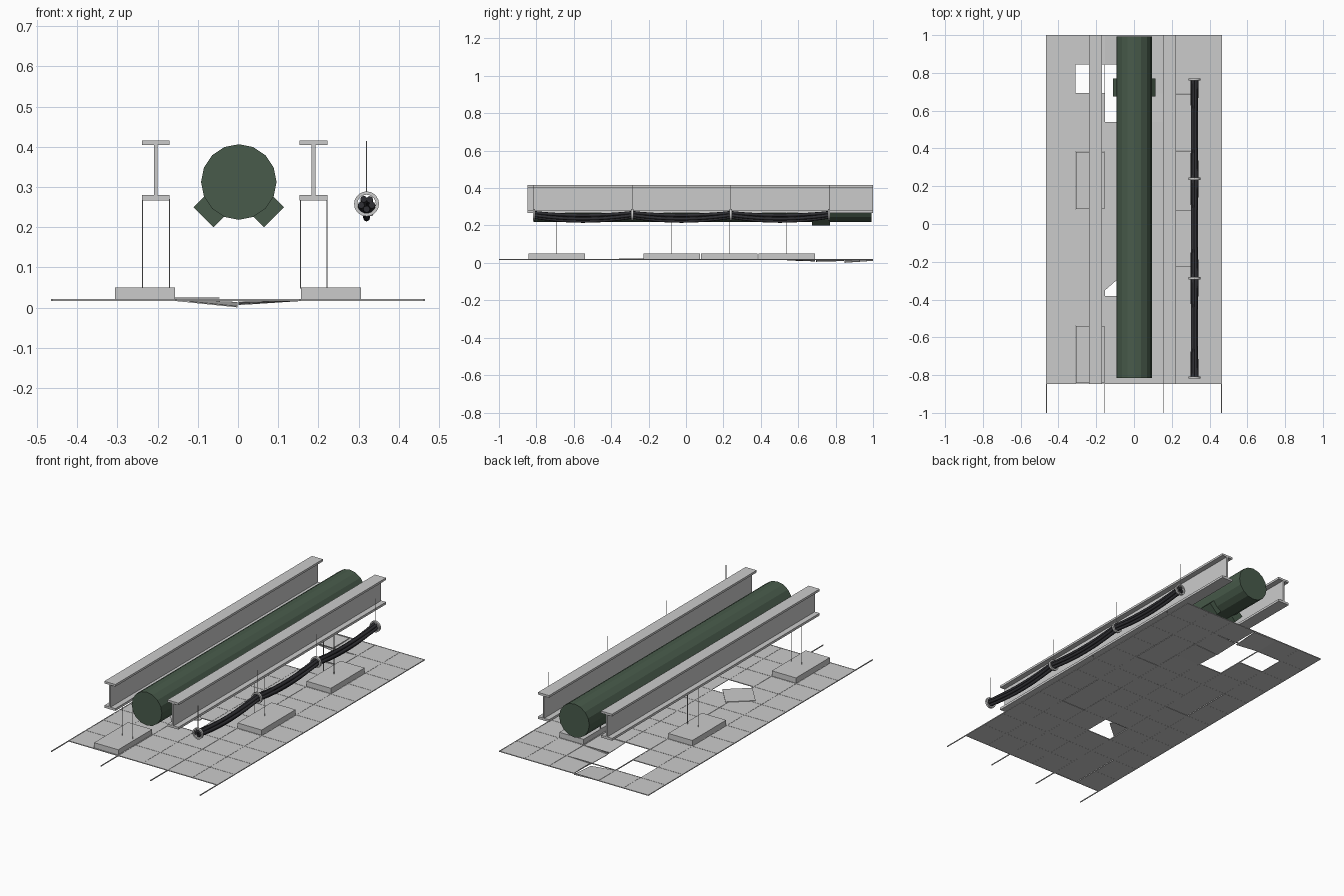
import bpy, bmesh, math
from mathutils import Matrix, Vector

if "Cube" in bpy.data.objects:
    bpy.data.objects.remove(bpy.data.objects["Cube"])

C = 0.1543           # ceiling cell size
X0, Y0 = -3 * C, 1 - 12 * 0.1538
CY = 0.1538
Z = 0.0185           # ceiling level


def material(name, rgb):
    m = bpy.data.materials.new(name)
    m.diffuse_color = (*rgb, 1)
    m.use_nodes = True
    m.node_tree.nodes["Principled BSDF"].inputs["Base Color"].default_value = m.diffuse_color
    return m


def finish(bm, name, mat=None, smooth=False):
    bmesh.ops.recalc_face_normals(bm, faces=bm.faces)
    me = bpy.data.meshes.new(name)
    bm.to_mesh(me)
    bm.free()
    ob = bpy.data.objects.new(name, me)
    bpy.context.collection.objects.link(ob)
    if mat:
        me.materials.append(mat)
    if smooth:
        for p in me.polygons:
            p.use_smooth = True
    return ob


def add_box(bm, lo, hi, rot=None):
    lo, hi = Vector(lo), Vector(hi)
    m = Matrix.Translation((lo + hi) / 2)
    if rot:
        m = m @ Matrix.Rotation(*rot)
    return bmesh.ops.create_cube(bm, size=1, matrix=m @ Matrix.Diagonal((*(hi - lo), 1)))["verts"]


def add_rod(bm, x, y, z0, z1, r=0.0015):
    bmesh.ops.create_cone(bm, cap_ends=True, segments=6, radius1=r, radius2=r, depth=z1 - z0,
                          matrix=Matrix.Translation((x, y, (z0 + z1) / 2)))


green = material("duct_green", (0.065, 0.105, 0.07))
black = material("cable_black", (0.03, 0.03, 0.035))

# suspended ceiling tiles, with missing and sagging ones
lights = [(1, 0), (1, 6), (4, 4), (4, 10 - 2)]      # column, first row of each two-cell fixture
missing = {(1, 10), (2, 9), (2, 10), (2, 3)}
for c, r in lights:
    missing |= {(c, r), (c, r + 1)}
# corner drops: (x0y0, x1y0, x0y1, x1y1)
sag = {(2, 11): (0.001, 0.0165, 0, 0.006), (3, 10): (0.011, 0.001, 0.007, 0),
       (3, 9): (0.004, 0, 0.009, 0.001), (3, 11): (0.005, 0, 0.001, 0)}
bm = bmesh.new()
g = 0.0015
for i in range(6):
    for j in range(12):
        if (i, j) in missing:
            continue
        x, y = X0 + i * C, Y0 + j * CY
        vs = add_box(bm, (x + g, y + g, Z - 0.0015), (x + C - g, y + CY - g, Z + 0.0015))
        if (i, j) in sag:
            d = sag[i, j]
            for v in vs:
                v.co.z -= d[(v.co.x > x + C / 2) + 2 * (v.co.y > y + CY / 2)]
finish(bm, "ceiling_tiles")

# loose tile resting across its opening
bm = bmesh.new()
add_box(bm, (-0.155 - C / 2, -0.25 - C / 2, 0.0225), (-0.155 + C / 2, -0.25 + C / 2, 0.0255),
        (math.radians(41), 4, "Z"))
finish(bm, "loose_tile")

# ceiling grid: long runners every second cell, short tees between
bm = bmesh.new()
for i in range(7):
    x = X0 + i * C
    w = 0.002
    y0 = -1 if i % 2 == 0 else Y0
    if i % 2 == 0:
        add_box(bm, (x - w, y0, Z - 0.002), (x + w, 1, Z + 0.003))
    else:
        for j in range(12):
            if {(i - 1, j), (i, j)} & missing:
                continue
            add_box(bm, (x - w, Y0 + j * CY, Z - 0.002), (x + w, Y0 + (j + 1) * CY, Z + 0.0025))
for j in range(13):
    y = min(Y0 + j * CY, 0.998)
    for i in range(6):
        if (i, j) in missing and (i, j - 1) in missing:
            continue
        add_box(bm, (X0 + i * C, y - 0.002, Z - 0.002), (X0 + (i + 1) * C, y + 0.002, Z + 0.0025))
finish(bm, "ceiling_grid")

# light fixtures with hanger wires
bm, wires = bmesh.new(), bmesh.new()
for c, r in lights:
    x, y = X0 + c * C, Y0 + r * CY
    add_box(bm, (x + 0.002, y + 0.003, Z - 0.001), (x + C - 0.002, y + 2 * CY - 0.003, 0.05))
    for wx in ((-0.238, -0.171) if c == 1 else (0.156, 0.221)):
        add_rod(wires, wx, y + CY, 0.048, 0.27)
finish(bm, "light_fixtures")
finish(wires, "hanger_wires")

# I-beams extruded from a profile
for name, cx in (("left_beam", -0.205), ("right_beam", 0.188)):
    half = [(0.0345, 0.267), (0.0345, 0.28), (0.0045, 0.28), (0.0045, 0.404), (0.0345, 0.404), (0.0345, 0.416)]
    prof = half + [(-x, z) for x, z in reversed(half)]
    bm = bmesh.new()
    f = bm.faces.new([bm.verts.new((cx + x, -0.848, z)) for x, z in prof])
    ext = bmesh.ops.extrude_face_region(bm, geom=[f])["geom"]
    bmesh.ops.translate(bm, vec=(0, 1.848, 0), verts=[v for v in ext if isinstance(v, bmesh.types.BMVert)])
    finish(bm, name)

# round duct
bm = bmesh.new()
DX, DZ = 0.002, 0.3125
bmesh.ops.create_cone(bm, cap_ends=True, segments=16, radius1=0.094, radius2=0.094, depth=1.807,
                      matrix=Matrix.Translation((DX, 0.0885, DZ)) @ Matrix.Rotation(math.pi / 2, 4, "X"))
finish(bm, "duct", green)

# two angled outlets under the duct
bm = bmesh.new()
for s in (-1, 1):
    m = (Matrix.Translation((DX, 0.722, DZ)) @ Matrix.Rotation(-s * math.radians(45), 4, "Y")
         @ Matrix.Translation((0, 0, -0.0925)) @ Matrix.Diagonal((0.071, 0.095, 0.063, 1)))
    bmesh.ops.create_cube(bm, size=1, matrix=m)
finish(bm, "duct_outlets", green)

# cable hanger rings and rods
PX, PZ = 0.32, 0.258
ring_y = [-0.813, -0.287, 0.239, 0.765]
bm = bmesh.new()
for y in ring_y:
    loops = []
    for k in range(20):
        a = 2 * math.pi * k / 20
        loops.append([bm.verts.new((PX + r * math.cos(a), y + dy, PZ + r * math.sin(a)))
                      for r, dy in ((0.031, -0.006), (0.031, 0.006), (0.023, 0.006), (0.023, -0.006))])
    for k in range(20):
        a, b = loops[k], loops[(k + 1) % 20]
        for q in range(4):
            bm.faces.new((a[q], a[(q + 1) % 4], b[(q + 1) % 4], b[q]))
    add_rod(bm, PX, y, PZ + 0.029, 0.415)
finish(bm, "cable_hangers")

# sagging cables: swept tubes between the rings
cables = [(0, -0.013, 0.022), (-0.0135, -0.003, 0.016), (0.0135, -0.003, 0.019),
          (-0.007, 0.012, 0.021), (0.008, 0.011, 0.014)]
bm = bmesh.new()
R, N = 0.0085, 10
for ox, oz, drop in cables:
    prev = None
    for s in range(3 * N + 1):
        t = s / N
        u = t - math.floor(t)
        y = ring_y[0] + t * (ring_y[-1] - ring_y[0]) / 3
        z = PZ + oz - drop * 4 * u * (1 - u)
        x = PX + ox * (1 - 0.25 * math.sin(math.pi * u))
        ring = [bm.verts.new((x + R * math.cos(math.pi * k / 4), y, z + R * math.sin(math.pi * k / 4)))
                for k in range(8)]
        if prev:
            for k in range(8):
                bm.faces.new((prev[k], prev[(k + 1) % 8], ring[(k + 1) % 8], ring[k]))
        if s in (0, 3 * N):
            bm.faces.new(ring)
        prev = ring
cab = finish(bm, "cables", black, True)
bpy.context.view_layer.objects.active = cab
cab.select_set(True)
bpy.ops.object.shade_smooth_by_angle(angle=math.radians(50))
